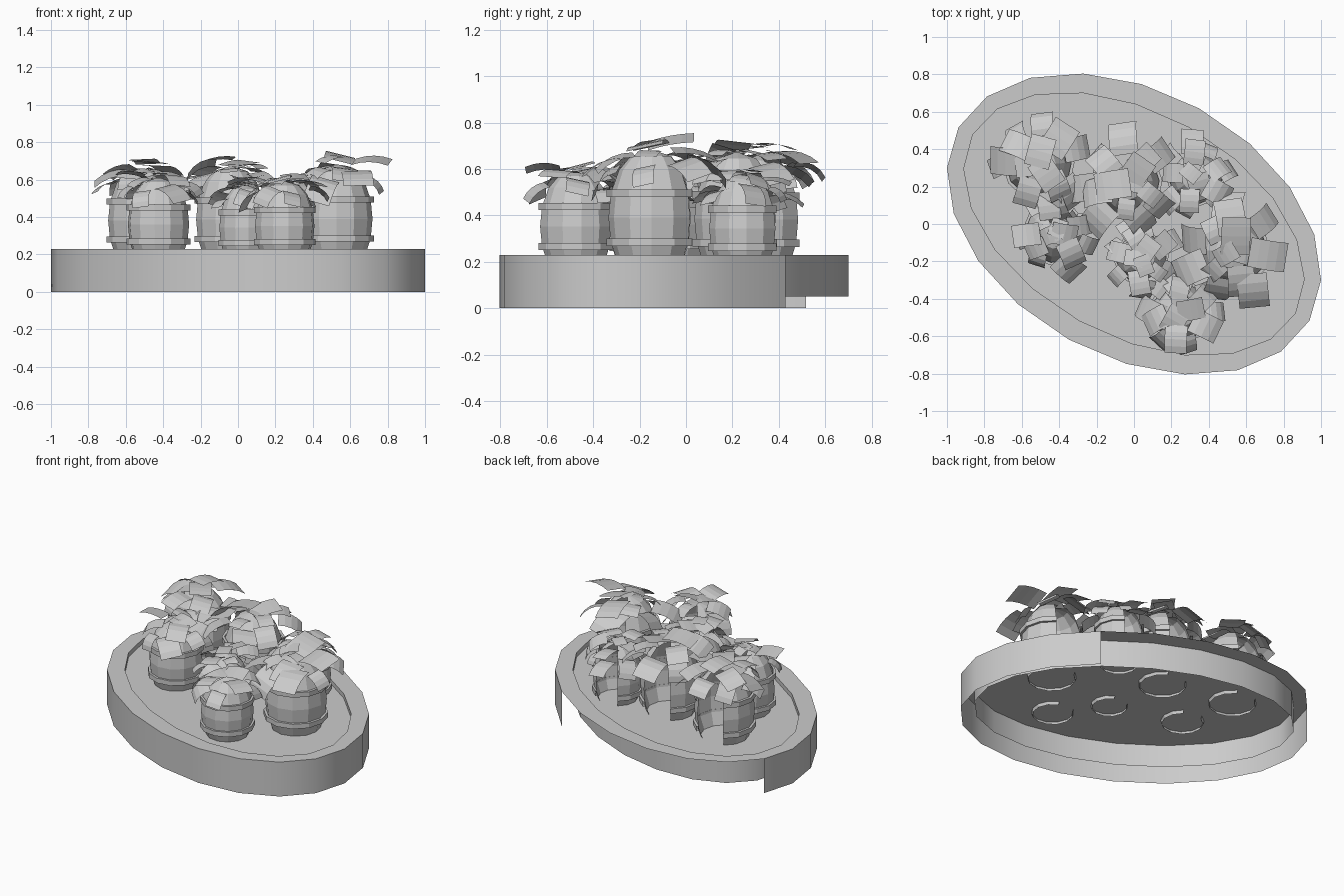
import bpy, math, random
from math import sin, cos, pi, radians
from mathutils import Vector, Matrix

if "Cube" in bpy.data.objects:
    bpy.data.objects.remove(bpy.data.objects["Cube"])

random.seed(11)


def add_mesh(name, verts, faces, smooth=False):
    me = bpy.data.meshes.new(name)
    me.from_pydata(verts, [], faces)
    ob = bpy.data.objects.new(name, me)
    bpy.context.collection.objects.link(ob)
    if smooth:
        bpy.ops.object.select_all(action='DESELECT')
        ob.select_set(True)
        bpy.context.view_layer.objects.active = ob
        bpy.ops.object.shade_smooth_by_angle(angle=radians(32))
    return ob


def oval(a, b, z, n=20):
    # skewed oval given by two conjugate half axes
    return [(a[0] * cos(2 * pi * i / n) + b[0] * sin(2 * pi * i / n),
             a[1] * cos(2 * pi * i / n) + b[1] * sin(2 * pi * i / n), z)
            for i in range(n)]


def strips(rows, n, skip=()):
    # quads between successive closed rows, leaving out skipped segments
    return [(r * n + i, r * n + (i + 1) % n, (r + 1) * n + (i + 1) % n, (r + 1) * n + i)
            for r in range(rows - 1) for i in range(n) if i not in skip]


# tray: outer wall (open at the back), flat rim, inner wall, raised floor
OUT = ((1.0, -0.3), (0.04, 0.748))
INN = ((0.91, -0.295), (0.01, 0.64))
add_mesh("tray_outer_wall", oval(*OUT, 0) + oval(*OUT, 0.23), strips(2, 20, range(3, 9)), True)
add_mesh("tray_rim", oval(*OUT, 0.23) + oval(*INN, 0.23), strips(2, 20))
add_mesh("tray_inner_wall", oval(*INN, 0.23) + oval(*INN, 0.05), strips(2, 20), True)
add_mesh("tray_floor", oval(*INN, 0.2), [tuple(range(20))])


def lathe(name, x, y, profile, n=12, skip=(), turn=0.0):
    verts = [(x + r * cos(2 * pi * i / n + turn), y + r * sin(2 * pi * i / n + turn), z)
             for r, z in profile for i in range(n)]
    return add_mesh(name, verts, strips(len(profile), n, skip))


def add_leaf(verts, faces, origin, ang, start, length, width, pitch, bend, twist):
    # curved rectangular strip reaching outwards from the pot and drooping
    segs = 4
    base = len(verts)
    spin = Matrix.Rotation(ang, 3, 'Z')
    yaw = Matrix.Rotation(twist, 3, 'Z') @ Matrix.Rotation(random.uniform(-0.3, 0.3), 3, 'X')
    p = Vector((0, 0, 0))
    for k in range(segs + 1):
        for s in (-0.5, 0.5):
            q = yaw @ (p + Vector((0, s * width, 0)))
            verts.append(origin + spin @ (q + Vector((start, 0, 0))))
        a = pitch - bend * (k + 0.5) / segs
        p = p + Vector((cos(a), 0, sin(a))) * (length / segs)
    for k in range(segs):
        i = base + 2 * k
        faces.append((i, i + 2, i + 3, i + 1))


# pots: x, y, radius, top height
POTS = [(0.53, -0.145, 0.195, 0.68), (0.25, -0.47, 0.165, 0.59), (0.04, -0.185, 0.145, 0.57),
        (-0.04, 0.22, 0.19, 0.67), (-0.425, -0.05, 0.17, 0.61),
        (-0.51, 0.32, 0.19, 0.66), (0.33, 0.25, 0.155, 0.57)]

for k, (x, y, R, top) in enumerate(POTS):
    z0 = 0.18
    h = top - z0
    lo, hi = z0 + 0.21 * h, z0 + 0.63 * h
    gap = (2, 3)
    turn = random.uniform(-0.2, 0.2)
    # barrel shaped body
    lathe(f"pot_body_{k}", x, y,
          [(0.74 * R, z0), (0.92 * R, lo), (0.97 * R, z0 + 0.42 * h), (0.92 * R, hi),
           (0.74 * R, z0 + 0.83 * h), (0.48 * R, z0 + 0.95 * h), (0.05 * R, top)],
          skip=gap, turn=turn)
    # two hoops
    for label, z in (("lower", lo), ("upper", hi)):
        t = 0.016
        lathe(f"pot_{label}_hoop_{k}", x, y,
              [(0.92 * R, z - t), (1.01 * R, z - t), (1.01 * R, z + t), (0.92 * R, z + t)],
              skip=gap, turn=turn)
    # leaves: drooping outer ring, middle ring, flat crown
    verts, faces = [], []
    for count, start, drop, pitch, bend in ((7, 0.8, 0.055, 0.0, 1.1),
                                            (5, 0.45, 0.0, 0.2, 0.9),
                                            (3, -0.1, -0.02, 0.2, 0.5)):
        off = random.uniform(0, 2 * pi)
        for i in range(count):
            big = random.uniform(0.6, 1.05)
            add_leaf(verts, faces, Vector((x, y, top - drop + random.uniform(-0.025, 0.025))),
                     off + 2 * pi * i / count + random.uniform(-0.25, 0.25),
                     start * R, big * R, big * R * 0.8,
                     pitch + random.uniform(-0.25, 0.2), bend + random.uniform(-0.3, 0.3),
                     random.uniform(-0.6, 0.6))
    add_mesh(f"pot_leaves_{k}", verts, faces)
